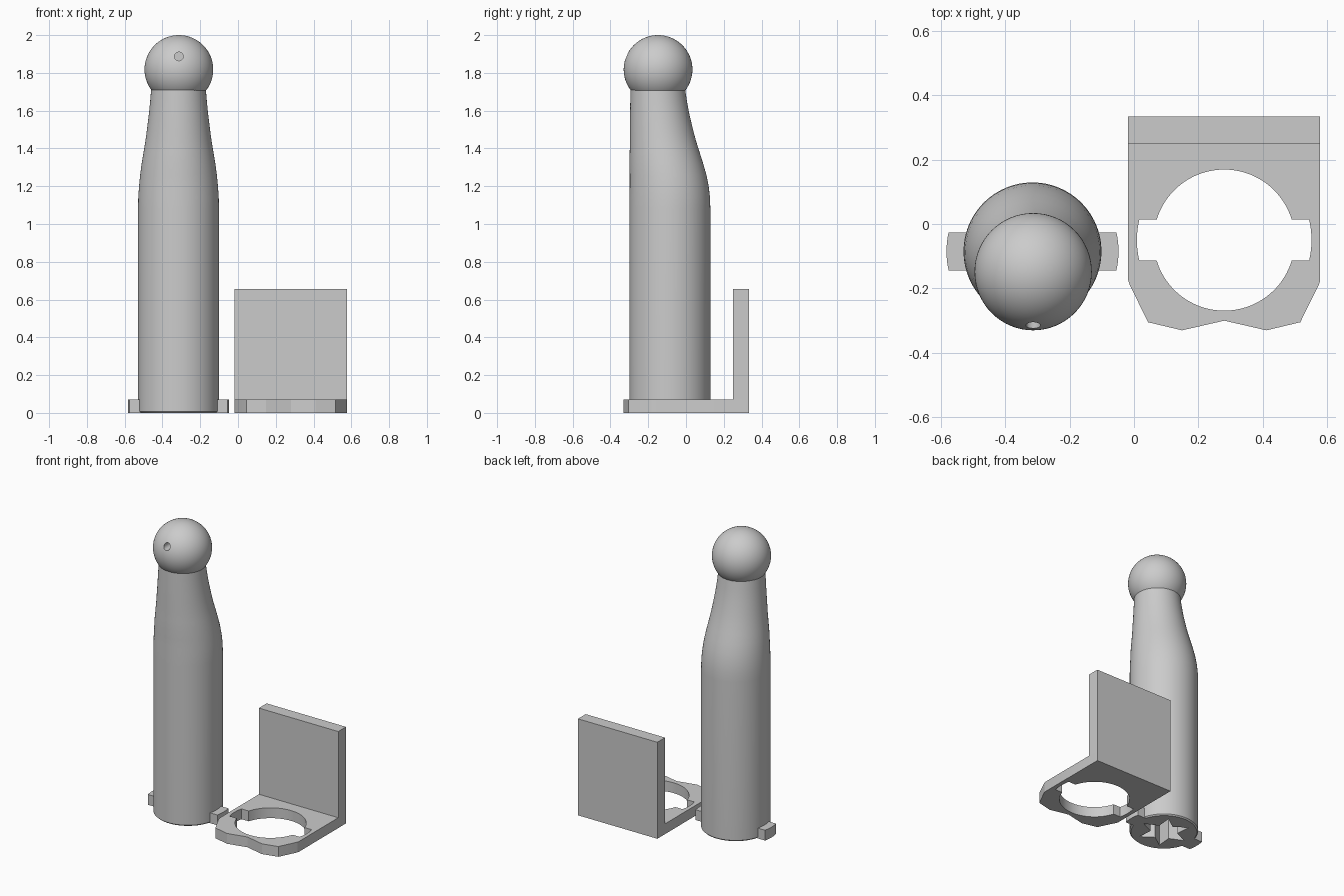
import bpy, bmesh, math
from mathutils import Vector

if "Cube" in bpy.data.objects:
    bpy.data.objects.remove(bpy.data.objects["Cube"])

grey = bpy.data.materials.new("plain grey")
grey.diffuse_color = (0.6, 0.6, 0.6, 1)
grey.use_nodes = True
grey.node_tree.nodes["Principled BSDF"].inputs["Base Color"].default_value = grey.diffuse_color


def finish(name, bm, smooth=None):
    bmesh.ops.recalc_face_normals(bm, faces=bm.faces)
    me = bpy.data.meshes.new(name)
    bm.to_mesh(me)
    bm.free()
    me.materials.append(grey)
    ob = bpy.data.objects.new(name, me)
    bpy.context.collection.objects.link(ob)
    if smooth:
        shade(ob, smooth)
    return ob


def shade(ob, deg):
    bpy.ops.object.select_all(action='DESELECT')
    ob.select_set(True)
    bpy.context.view_layer.objects.active = ob
    bpy.ops.object.shade_smooth_by_angle(angle=math.radians(deg))


def prism(name, pts, z0, z1, smooth=None):
    bm = bmesh.new()
    face = bm.faces.new([bm.verts.new((x, y, z0)) for x, y in pts])
    ext = bmesh.ops.extrude_face_region(bm, geom=[face])["geom"]
    for v in ext:
        if isinstance(v, bmesh.types.BMVert):
            v.co.z = z1
    return finish(name, bm, smooth)


def cut(ob, cutter):
    mod = ob.modifiers.new("cut", 'BOOLEAN')
    mod.operation, mod.solver, mod.object = 'DIFFERENCE', 'EXACT', cutter
    bpy.ops.object.select_all(action='DESELECT')
    ob.select_set(True)
    bpy.context.view_layer.objects.active = ob
    bpy.ops.object.modifier_apply(modifier=mod.name)
    bpy.data.objects.remove(cutter)


def arc(cx, cy, r, a0, a1, n):
    return [(cx + r * math.cos(a0 + (a1 - a0) * i / n),
             cy + r * math.sin(a0 + (a1 - a0) * i / n)) for i in range(n + 1)]


CX, CY = -0.315, -0.085      # body axis
HX, HY = 0.28, -0.05         # bracket hole centre

# Body: round sections, tapering towards a straight front side
# (height, radius, centre y)
sections = [(0, 0.206, CY), (0.008, 0.214, CY), (1.08, 0.214, CY),
            (1.14, 0.213, -0.086), (1.2, 0.209, -0.089), (1.26, 0.203, -0.095),
            (1.32, 0.195, -0.104), (1.38, 0.185, -0.113), (1.44, 0.175, -0.122),
            (1.5, 0.167, -0.130), (1.58, 0.157, -0.139), (1.65, 0.150, -0.145),
            (1.71, 0.145, -0.149)]
N = 96
bm = bmesh.new()
rings = []
for z, r, cy in sections:
    rings.append([bm.verts.new((CX + r * math.cos(2 * math.pi * i / N),
                                cy + r * math.sin(2 * math.pi * i / N), z))
                  for i in range(N)])
for a, b in zip(rings, rings[1:]):
    for i in range(N):
        j = (i + 1) % N
        bm.faces.new((a[i], a[j], b[j], b[i]))
bm.faces.new(rings[0])
bm.faces.new(rings[-1])
body = finish("body", bm)

# Star-shaped socket in the underside
star = []
for i in range(12):
    r = 0.165 if i % 2 == 0 else 0.085
    a = math.pi * i / 6
    star.append((CX + r * math.cos(a), CY + r * math.sin(a)))
cut(body, prism("socket_cutter", star, -0.1, 0.3))
shade(body, 30)

# Ball head with a small bored hole in front
bm = bmesh.new()
bmesh.ops.create_uvsphere(bm, u_segments=64, v_segments=32, radius=0.182)
bmesh.ops.translate(bm, verts=bm.verts, vec=Vector((-0.313, -0.148, 1.818)))
head = finish("head", bm)
bore = prism("bore_cutter", arc(0, 0, 0.023, 0, 2 * math.pi * 23 / 24, 23), 0, 0.15)
bore.rotation_euler.x = math.pi / 2
bore.location = (-0.313, -0.25, 1.887)
bpy.context.view_layer.update()
cut(head, bore)
shade(head, 30)

# Locking tabs at the foot, rounded on the outside
for side, name in ((0, "right_tab"), (math.pi, "left_tab")):
    half = math.asin(0.059 / 0.267)
    outer = arc(CX, CY, 0.267, side - half, side + half, 10)
    s = math.cos(side)
    inner = [(CX + s * 0.195, outer[-1][1]), (CX + s * 0.195, outer[0][1])]
    prism(name, outer + inner, 0, 0.07, 30)

# Bracket base with a scalloped front edge
half_outline = [(0, -0.30), (0.131, -0.33), (0.236, -0.305), (0.293, -0.19),
                (0.298, -0.175), (0.298, 0.333)]
outline = [(HX + x, y) for x, y in half_outline]
outline += [(HX - x, y) for x, y in reversed(half_outline[1:])]
base = prism("bracket_base", outline, 0, 0.07)

# Round opening with a notch on either side, matching the tabs
hs = 0.064
a_in, a_out = math.asin(hs / 0.219), math.asin(hs / 0.271)
hole = (arc(HX, HY, 0.271, -a_out, a_out, 10)
        + arc(HX, HY, 0.219, a_in, math.pi - a_in, 40)
        + arc(HX, HY, 0.271, math.pi - a_out, math.pi + a_out, 10)
        + arc(HX, HY, 0.219, math.pi + a_in, 2 * math.pi - a_in, 40))
cut(base, prism("opening_cutter", hole, -0.1, 0.2))
shade(base, 20)

# Upright back plate
prism("back_plate", [(HX - 0.298, 0.25), (HX + 0.298, 0.25),
                     (HX + 0.298, 0.333), (HX - 0.298, 0.333)], 0.07, 0.655)
